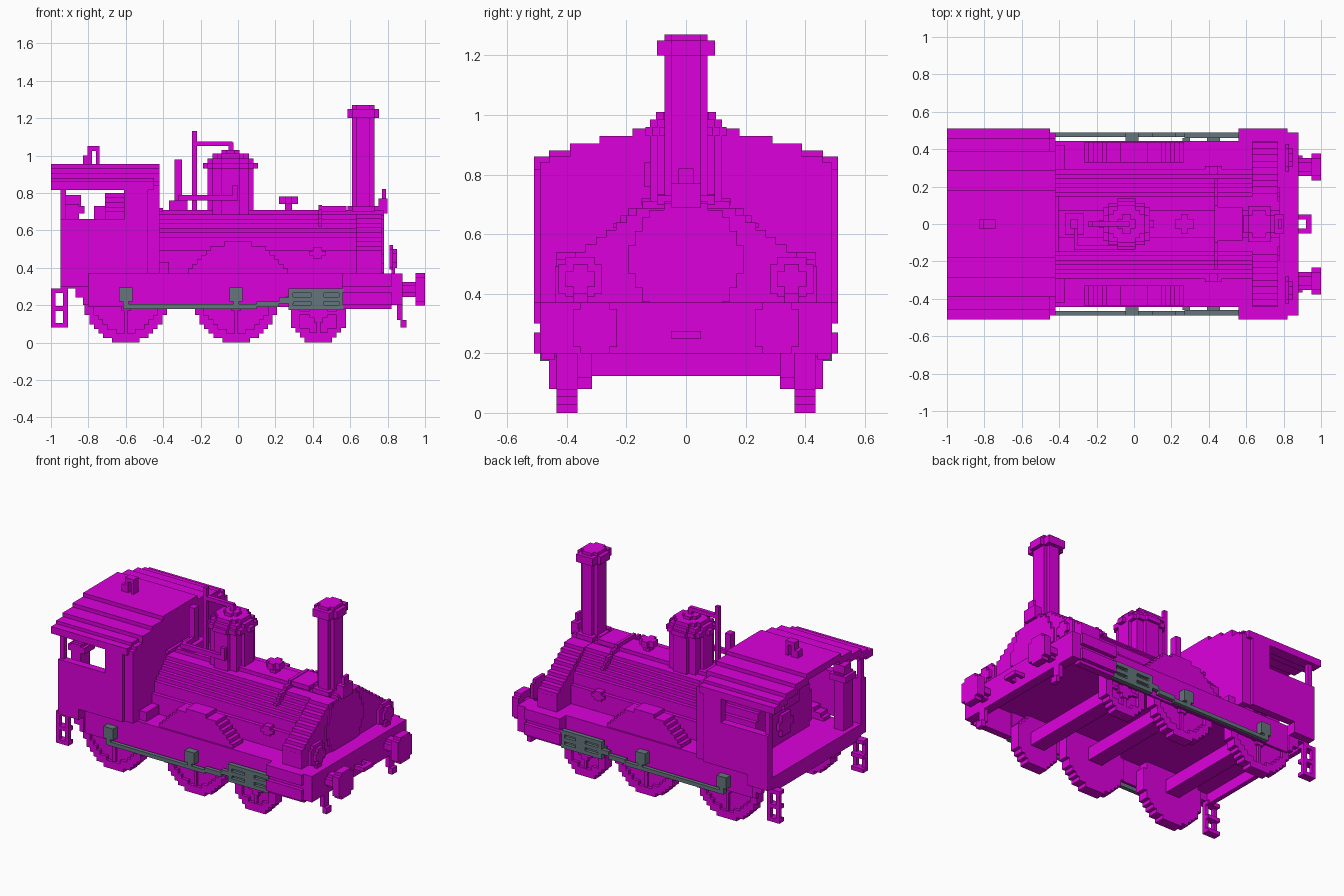
import bpy, bmesh, math

cube = bpy.data.objects.get("Cube")
if cube:
    bpy.data.objects.remove(cube, do_unlink=True)

STEP = 2.44  # block size, in hundredths of a unit


def material(name, colour):
    mat = bpy.data.materials.new(name)
    mat.use_nodes = True
    mat.diffuse_color = colour
    mat.node_tree.nodes["Principled BSDF"].inputs["Base Color"].default_value = colour
    return mat


MAGENTA = material("magenta", (0.72, 0, 0.72, 1))
GREY = material("slate grey", (0.13, 0.18, 0.2, 1))


def box(x0, x1, y0, y1, z0, z1):
    return [(x0, x1, y0, y1, z0, z1)]


def centred(x0, x1, half, z0, z1):
    return box(x0, x1, -half, half, z0, z1)


def disc(axis, across, up, radius, start, end, hole=0, floor=-999):
    """Blocky disc along an axis, made of rows one block high."""
    boxes = []
    count = max(1, round(radius / STEP))
    height = radius / count

    def half_width(r, d):
        return round(math.sqrt(max(r * r - d * d, 0)) / STEP) * STEP

    for row in range(-count, count):
        middle = (row + 0.5) * height
        low, high = max(up + row * height, floor), up + (row + 1) * height
        if high <= floor:
            continue
        outer, inner = half_width(radius, middle), half_width(hole, middle)
        spans = [(-outer, outer)]
        if inner > 0:
            spans = [(-outer, -inner), (inner, outer)]
        for a, b in spans:
            a, b = across + a, across + b
            if b <= a:
                continue
            boxes += {"x": box(start, end, a, b, low, high),
                      "y": box(a, b, start, end, low, high),
                      "z": box(a, b, low, high, start, end)}[axis]
    return boxes


def part(name, boxes, mat=MAGENTA, pair=False):
    if pair:  # repeat on the other side
        boxes = boxes + [(b[0], b[1], -b[3], -b[2], b[4], b[5]) for b in boxes]
    bm = bmesh.new()
    for b in boxes:
        made = bmesh.ops.create_cube(bm, size=1)["verts"]
        for v in made:
            for i in range(3):
                v.co[i] = (b[2 * i] + b[2 * i + 1]) / 200 + v.co[i] * (b[2 * i + 1] - b[2 * i]) / 100
    mesh = bpy.data.meshes.new(name)
    bm.to_mesh(mesh)
    bm.free()
    mesh.materials.append(mat)
    obj = bpy.data.objects.new(name, mesh)
    bpy.context.collection.objects.link(obj)


# Wheels with raised rims, hubs and spokes, joined by axles
for name, x, radius in (("rear", -60, 22), ("middle", -1, 22), ("front", 43, 15.8)):
    wheel = disc("y", x, radius, radius, 36.5, 41.5)
    wheel += disc("y", x, radius, radius, 41.5, 43.5, hole=radius - 5)
    wheel += disc("y", x, radius, 5, 41.5, 43.5)
    wheel += box(x - 1, x + 1, 41, 43, 2, 2 * radius - 2)
    wheel += box(x - radius + 2, x + radius - 2, 41, 43, radius - 1, radius + 1)
    part(name + "_wheels", wheel, pair=True)
    part(name + "_axle", centred(x - 5, x + 5, 37, radius - 3.5, radius + 5))

# Chassis
part("running_plate", centred(-95, 83, 44, 34, 37))
part("side_frame", box(-80, 57, 43, 44.5, 19, 37), pair=True)
part("frame_lower_corner", box(-94, -80, 43, 46, 29, 37) + box(-87, -80, 43, 46, 24, 29)
     + box(-83, -80, 43, 46, 20, 24), pair=True)
part("front_skirt", box(56, 82, 44, 48.5, 18, 37) + box(56, 82, 44, 51, 20, 27)
     + box(56, 82, 44, 51, 30, 37), pair=True)
part("front_beam", centred(82, 88, 49, 20, 37))
part("rear_beam", centred(-95, -92, 46, 27, 37))

# Buffers, coupling and guard irons at the front
part("buffers", disc("x", 30.5, 28.5, 4, 88, 95) + disc("x", 30.5, 28.5, 8.6, 95, 100), pair=True)
part("coupling_loop", box(88, 95, 2.5, 5, 25, 27.5) + box(92, 95, 0, 5, 25, 27.5), pair=True)
part("guard_iron", box(85, 88, 31.5, 36.5, 12, 20) + box(87, 90, 31.5, 36.5, 8, 12), pair=True)
part("front_lamps", disc("x", 35.5, 45, 7.3, 81, 83, floor=39)
     + disc("x", 35.5, 45, 5, 83, 85) + box(82, 84, 33, 38, 37, 42), pair=True)

# Thin ladder steps at the rear corners, with two open gaps
steps = box(-100, -97.5, 43.5, 46, 8, 29) + box(-93.5, -91, 43.5, 46, 8, 29)
for z in (8, 17, 26.5):
    steps += box(-100, -91, 41, 46, z, z + 2.5)
part("rear_steps", steps, pair=True)

# Boiler with its flared smokebox and round door
part("boiler", disc("x", 0, 42, 29, -45, 77, floor=35))
flare = []
for i in range(13):
    z = 37 + i * STEP
    flare += centred(63, 77, min(44, 17 + (66 - z) * 1.4), z, z + STEP)
part("smokebox_flare", flare)
part("smokebox_door", disc("x", 0, 51.5, 19, 77, 78, floor=37))
part("boiler_bands", disc("x", 0, 42, 31.5, 43, 45, floor=62) + centred(45, 58, 9, 70, 73)
     + centred(-45, -40, 15, 70, 72))
part("top_lamp", centred(75, 80, 5, 69, 77) + centred(77, 79, 2.5, 77, 82))

# Splashers, ledges and valve handles beside the boiler
part("splashers", disc("y", 0, 25, 29, 33, 43.5, floor=37), pair=True)
part("valve_handle", box(40, 45, 24, 31, 45, 51) + box(38, 47, 24, 31, 46.5, 49), pair=True)
part("firebox_ledge", box(-45, -37, 24, 42, 37, 43), pair=True)

# Chimney, its corners stepped
chimney = centred(61, 73, 4.9, 70, 127) + centred(63.4, 70.6, 7.3, 70, 127)
for low, high in ((70, 73), (120, 125)):
    chimney += centred(58.5, 75.5, 4.9, low, high) + centred(61, 73, 9.7, low, high)
part("chimney", chimney)

# Steam dome
dome = []
for radius, low, high in ((12, 68, 93), (13.6, 93, 96),
                          (12, 96, 98.5), (10, 98.5, 101), (5, 101, 103)):
    dome += disc("z", -4, 0, radius, low, high)
part("dome", dome)

# Pipes and fittings along the boiler top
part("whistle_pipe", centred(-24.5, -22, 1.3, 70, 113) + centred(-24.5, -3, 1.3, 105, 107.5)
     + centred(-5, -2.5, 1.3, 102, 107))
part("regulator_column", centred(-34, -30, 2.5, 70, 98) + centred(-37, -27, 6, 70, 76))
part("feed_pipe", box(-32, 0, -14, -11.5, 76, 79) + box(-3, 0, -14, -11, 76, 84)
     + box(-32, -30, -14, 0, 76, 79))
part("safety_valve", centred(25, 29, 2.5, 70, 78) + centred(22, 32, 2.5, 74, 78)
     + centred(25, 29, 5, 74, 78))

# Cab walls, open at the sides and back
part("cab_side", box(-95, -42, 46, 49, 37, 66) + box(-95, -48, 49, 51, 37, 66)
     + box(-61, -42, 46, 49, 66, 84) + box(-61, -48, 49, 51, 66, 84)
     + box(-95, -80, 46, 51, 30, 37), pair=True)
part("cab_rear_post", box(-95, -92, 46, 49, 37, 83), pair=True)
part("cab_front", centred(-47, -42, 46, 37, 86) + centred(-47, -42, 29, 86, 91))
part("boiler_backhead", disc("x", 0, 50, 30, -71, -45, floor=37))
part("fire_door", disc("x", 0, 49, 7, -73, -71))
part("backhead_controls", centred(-77, -71, 8, 62, 73))
part("brake_column", box(-92, -85, -42, -32, 37, 74) + box(-94, -82, -42, -31, 69, 73)
     + box(-92, -84, -40, -33, 73, 79))

# Stepped roof with a ventilator
outline = [(51, 86, -45), (46, 88, -45), (39, 90.5, -42), (29, 93, -42), (18, 95.5, -42), (0, 0, 0)]
roof = []
for (outer, top, front), (inner, _, _) in zip(outline, outline[1:]):
    roof += box(-100, front, max(inner - 2, 0), outer, top - 4.5, top)
part("roof", roof, pair=True)
part("roof_ventilator", centred(-83, -80.5, 2.5, 95, 100) + centred(-80.5, -78, 2.5, 95, 105)
     + centred(-78, -74, 2.5, 102.5, 105) + centred(-76, -74, 2.5, 95, 105))

# Coupling rods, cranks and slotted crossheads
part("coupling_rod", box(-61, 10, 46.5, 49, 18, 20.5) + box(10, 22, 46.5, 49, 19, 22)
     + box(22, 30, 46.5, 49, 21, 24), GREY, pair=True)
for name, x in (("rear", -60), ("middle", -1)):
    part(name + "_crank", box(x - 3.5, x + 3.5, 43, 49, 22, 29.5)
         + box(x - 1.5, x + 1.5, 46, 49, 18, 22), GREY, pair=True)
crosshead = box(27, 56, 46, 47, 18, 29)
for z in (17.5, 22, 26.5):
    crosshead += box(27, 56, 46, 49, z, z + 2.5)
for x in (27, 39, 54):
    crosshead += box(x, x + 2.5, 46, 49, 17.5, 29)
crosshead += box(39, 46, 43, 49, 19, 28) + box(26, 30, 43, 46, 21, 25)
part("crosshead", crosshead, GREY, pair=True)
